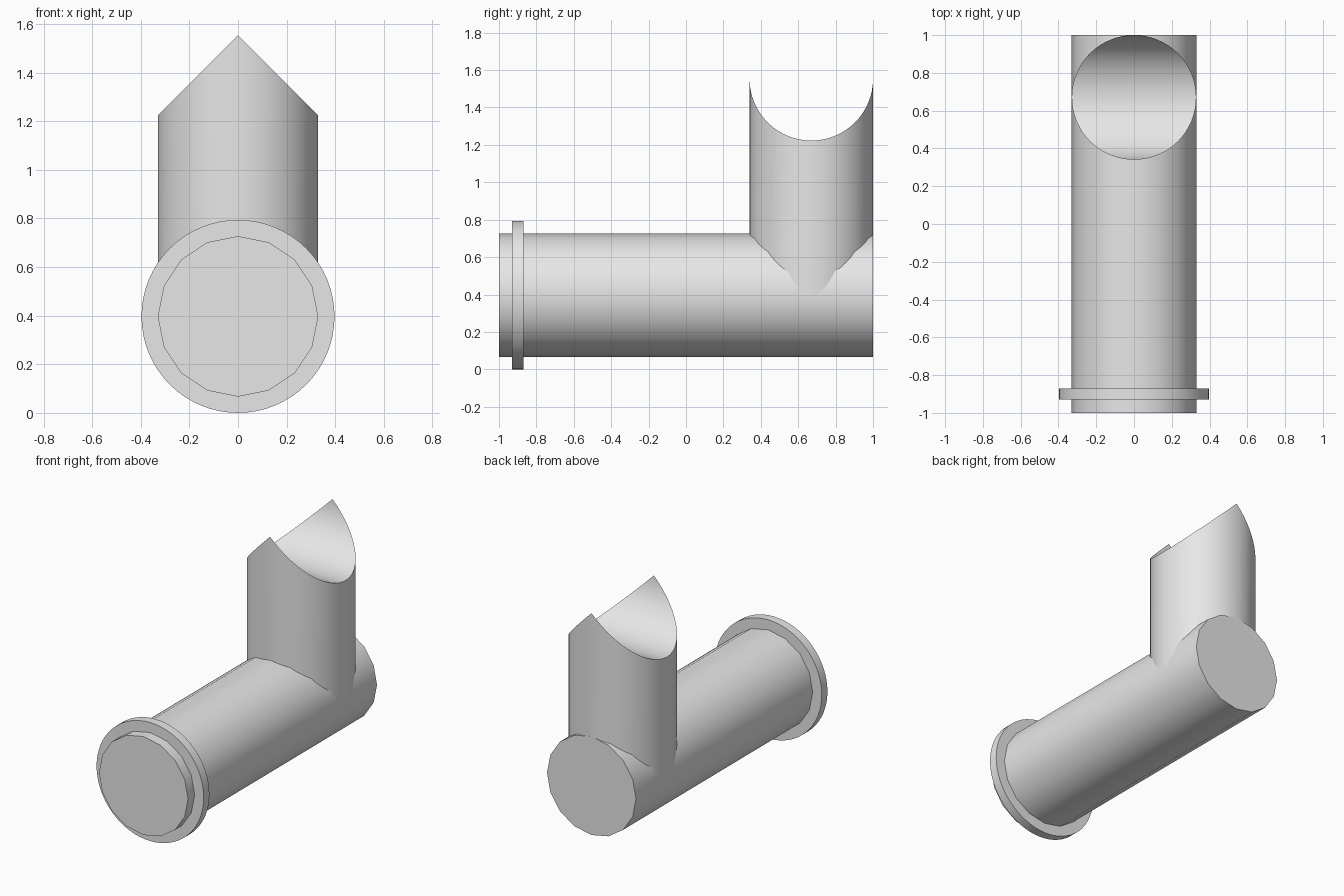
import bpy, bmesh, math

cube = bpy.data.objects.get("Cube")
if cube:
    bpy.data.objects.remove(cube, do_unlink=True)

R = 0.33        # radius shared by both pipes
AXIS_Z = 0.397  # height of the main pipe's axis
BRANCH_Y = 0.67
PEAK_Z = 1.553

grey = bpy.data.materials.new("light_grey")
grey.use_nodes = True
grey.diffuse_color = (0.8, 0.8, 0.8, 1)
grey.node_tree.nodes["Principled BSDF"].inputs["Base Color"].default_value = (0.8, 0.8, 0.8, 1)


def finish(obj, name):
    obj.name = obj.data.name = name
    obj.data.materials.append(grey)
    bpy.ops.object.select_all(action="DESELECT")
    obj.select_set(True)
    bpy.context.view_layer.objects.active = obj
    bpy.ops.object.shade_smooth_by_angle(angle=math.radians(30))


def lying_cylinder(name, radius, y0, y1, sides):
    bpy.ops.mesh.primitive_cylinder_add(
        vertices=sides, radius=radius, depth=y1 - y0,
        location=(0, (y0 + y1) / 2, AXIS_Z), rotation=(math.pi / 2, 0, 0))
    finish(bpy.context.object, name)


# Horizontal pipe and its collar
lying_cylinder("main_pipe", R, -1, 1, 16)
lying_cylinder("collar_ring", AXIS_Z, -0.93, -0.87, 64)

# Upright branch whose top is a saddle for another pipe of equal radius
N = 64
bm = bmesh.new()
low, high = [], []
for i in range(N):
    a = math.pi / 2 + math.tau * i / N
    x, y = R * math.cos(a), BRANCH_Y + R * math.sin(a)
    low.append(bm.verts.new((x, y, AXIS_Z)))
    high.append(bm.verts.new((x, y, PEAK_Z - abs(x))))
for i in range(N):
    j = (i + 1) % N
    bm.faces.new((low[i], low[j], high[j], high[i]))
bm.faces.new(low[::-1])

# Trough strips join points at equal y on the two sides
for i in range(N // 2):
    strip = [high[i], high[i + 1], high[-i - 1], high[-i % N]]
    bm.faces.new(list(dict.fromkeys(strip)))
bmesh.ops.recalc_face_normals(bm, faces=bm.faces)
mesh = bpy.data.meshes.new("branch_pipe")
bm.to_mesh(mesh)
bm.free()
branch = bpy.data.objects.new("branch_pipe", mesh)
bpy.context.collection.objects.link(branch)
finish(branch, "branch_pipe")
